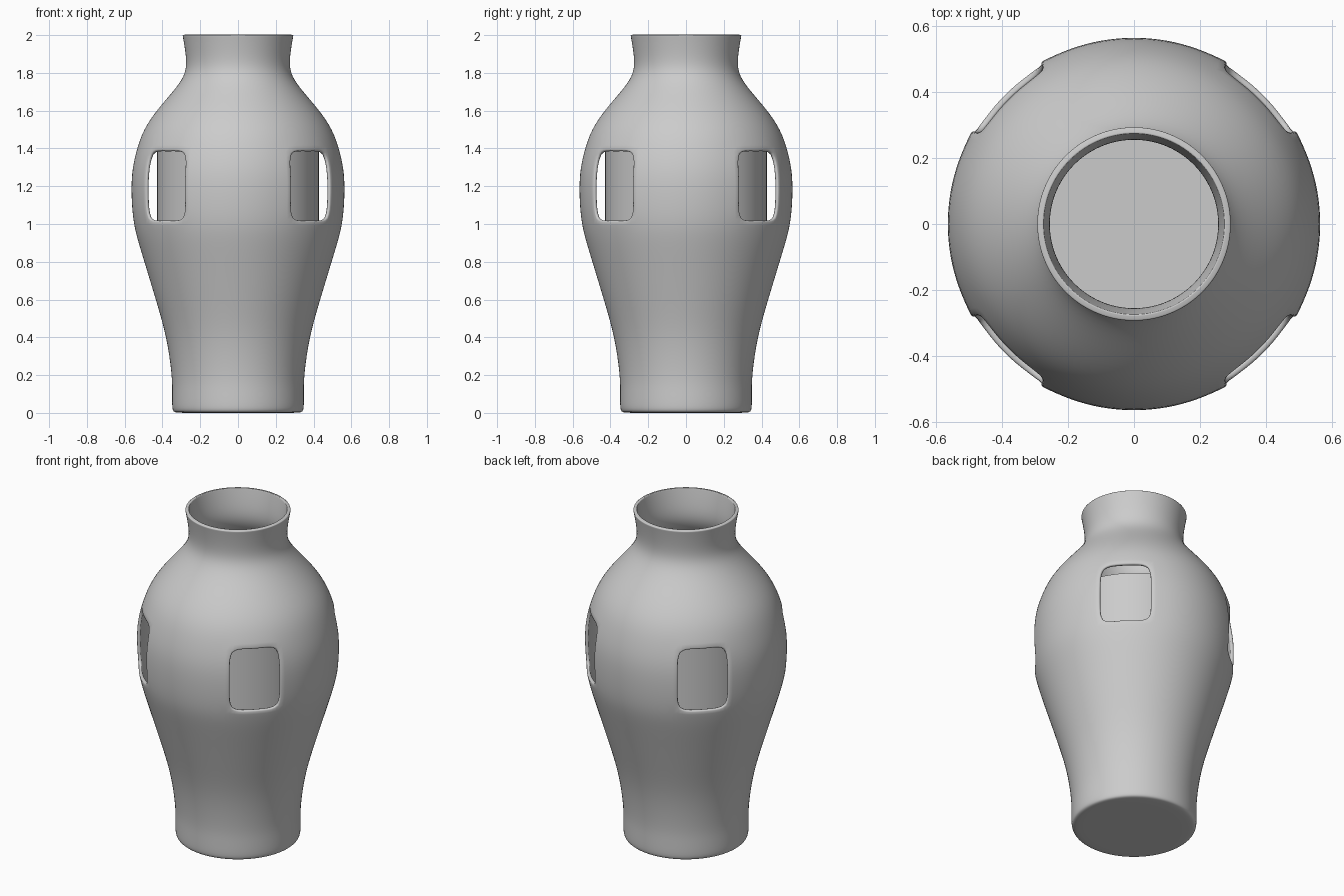
import bpy, bmesh, math

if "Cube" in bpy.data.objects:
    bpy.data.objects.remove(bpy.data.objects["Cube"])

SEG = 36  # 10 degrees per column

# Outer profile (radius, height), foot to lip
profile = [(0.20, 0), (0.325, 0), (0.345, 0.006), (0.351, 0.03), (0.35, 0.12), (0.351, 0.2),
           (0.378, 0.4), (0.437, 0.6), (0.498, 0.8), (0.538, 0.93), (0.557, 1.015),
           (0.567, 1.13), (0.567, 1.27), (0.541, 1.39), (0.503, 1.5), (0.435, 1.6),
           (0.337, 1.71), (0.287, 1.78), (0.273, 1.84), (0.279, 1.91), (0.292, 1.985),
           (0.295, 2.0)]

# Vase shell: lathe the profile, leaving out four windows on the diagonals
bm = bmesh.new()
rings = []
for r, z in profile:
    rings.append([bm.verts.new((r * math.cos(2 * math.pi * i / SEG),
                                r * math.sin(2 * math.pi * i / SEG), z))
                  for i in range(SEG)])
for k in range(len(rings) - 1):
    window_row = 1.0 < profile[k][1] < 1.35
    for i in range(SEG):
        if window_row and i % 9 in (3, 4, 5):
            continue
        j = (i + 1) % SEG
        bm.faces.new((rings[k][i], rings[k][j], rings[k + 1][j], rings[k + 1][i]))
centre = bm.verts.new((0, 0, 0))
for i in range(SEG):
    bm.faces.new((centre, rings[0][(i + 1) % SEG], rings[0][i]))
for f in bm.faces:
    f.smooth = True
mesh = bpy.data.meshes.new("vase_shell")
bm.to_mesh(mesh)
bm.free()
vase = bpy.data.objects.new("vase_shell", mesh)
bpy.context.collection.objects.link(vase)

solid = vase.modifiers.new("wall", 'SOLIDIFY')
solid.thickness = 0.02
solid.offset = -1
solid.edge_crease_inner = 0.9
solid.edge_crease_outer = 0.4
sub = vase.modifiers.new("smooth", 'SUBSURF')
sub.levels = sub.render_levels = 2

# Column windows sit a little off the grid: turn so they centre on 45 degrees
vase.rotation_euler.z = 0.0

# Inner drum seen through the windows and the neck
bpy.ops.mesh.primitive_cylinder_add(vertices=64, radius=0.428, depth=0.68,
                                    location=(0, 0, 1.05))
drum = bpy.context.object
drum.name = "inner_drum"
bpy.ops.object.shade_smooth_by_angle(angle=math.radians(40))
